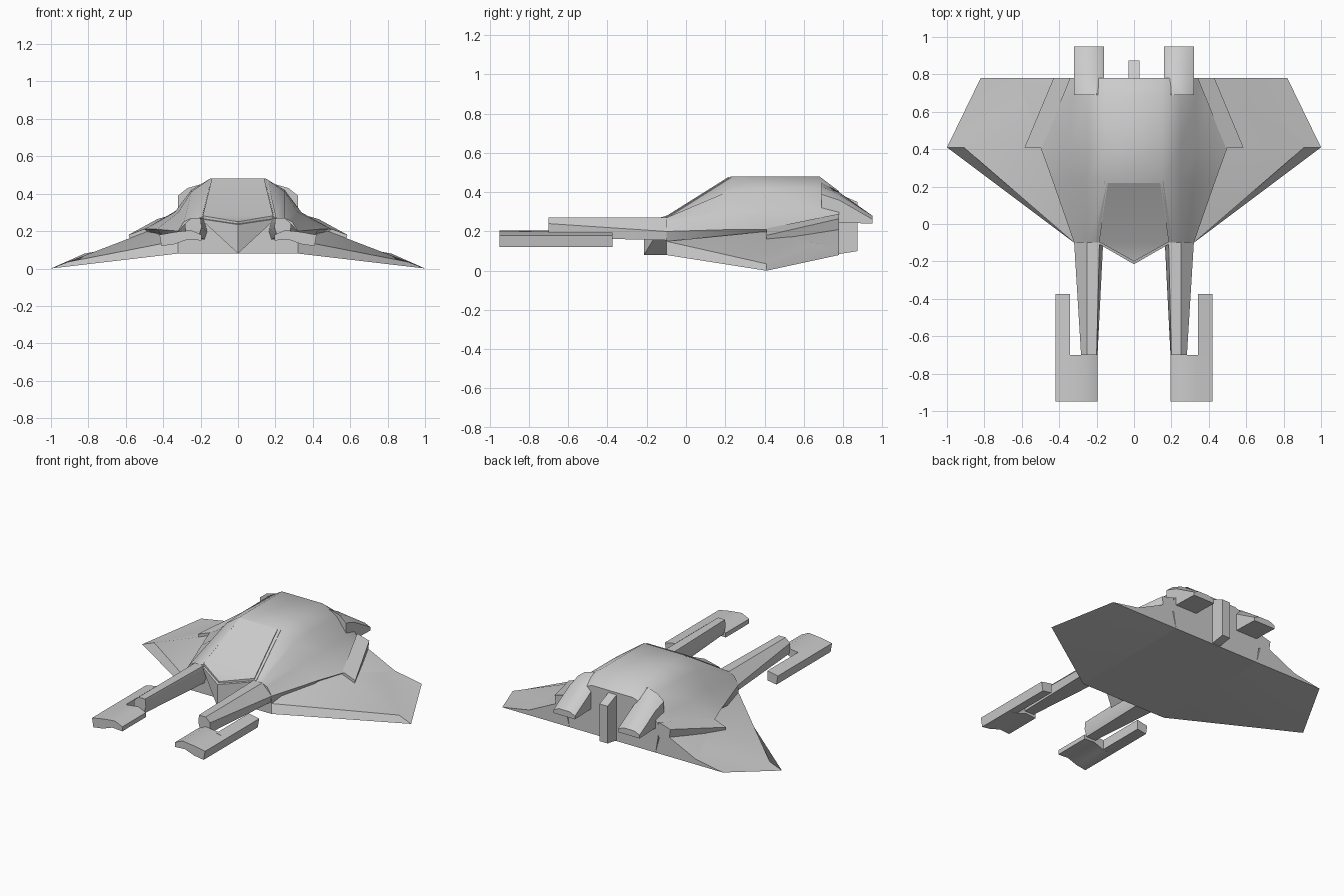
import bpy, bmesh, math


def finish(name, verts, faces, mirror=False, angle=35):
    bm = bmesh.new()
    vs = [bm.verts.new(v) for v in verts]
    for f in faces:
        bm.faces.new([vs[i] for i in f])
    bmesh.ops.recalc_face_normals(bm, faces=bm.faces)
    me = bpy.data.meshes.new(name)
    bm.to_mesh(me)
    bm.free()
    ob = bpy.data.objects.new(name, me)
    bpy.context.collection.objects.link(ob)
    if mirror:
        ob.modifiers.new("Mirror", 'MIRROR').use_mirror_merge = False
    bpy.ops.object.select_all(action='DESELECT')
    ob.select_set(True)
    bpy.context.view_layer.objects.active = ob
    bpy.ops.object.shade_smooth_by_angle(angle=math.radians(angle))
    return ob


def loft(name, sections, mirror=False, angle=35):
    """Skin a list of (y, [(x, z), ...]) rings and cap both ends."""
    n = len(sections[0][1])
    verts = [(x, y, z) for y, ring in sections for x, z in ring]
    faces = [tuple(range(n)), tuple(range(len(verts) - n, len(verts)))]
    for s in range(len(sections) - 1):
        for i in range(n):
            a, b = s * n + i, s * n + (i + 1) % n
            faces.append((a, b, b + n, a + n))
    return finish(name, verts, faces, mirror, angle)


def both(half):
    return half + [(-x, z) for x, z in reversed(half)]


# Main hull: half sections from roof edge down to belly
loft("hull", [
    (-0.10, both([(.20, .27), (.25, .27), (.29, .25), (.32, .20), (.32, .08)])),
    (0.23, both([(.15, .48), (.25, .41), (.32, .30), (.435, .21), (.32, .08)])),
    (0.41, both([(.15, .48), (.25, .42), (.34, .30), (.50, .21), (.32, .08)])),
    (0.68, both([(.15, .48), (.25, .42), (.33, .31), (.39, .25), (.32, .08)])),
    (0.78, both([(.15, .405), (.25, .37), (.31, .31), (.35, .26), (.32, .08)])),
])

# Keeled nose below the canopy
finish("nose", [(-.20, -.10, .265), (.20, -.10, .265), (0, -.215, .235),
                (0, -.215, .08), (0, -.10, .08)],
       [(0, 1, 2), (0, 2, 3), (1, 3, 2), (0, 3, 4), (1, 4, 3), (0, 4, 1)], angle=20)

# Canopy panel, slightly proud of the hull
rim = [(-.14, .22, .48), (.14, .22, .48), (.188, -.095, .282), (0, -.20, .25), (-.188, -.095, .282)]
low = [(x, y, z - .025) for x, y, z in rim]
finish("canopy", rim + low,
       [(0, 1, 2, 4), (4, 2, 3), (9, 7, 6, 5), (8, 7, 9)] +
       [(i, (i + 1) % 5, (i + 1) % 5 + 5, i + 5) for i in range(5)])

# Canopy frame strips along both sides
finish("canopy_frame", [(.143, .23, .48), (.158, .23, .477), (.205, -.10, .272), (.192, -.10, .275),
                        (.143, .23, .45), (.158, .23, .45), (.205, -.10, .25), (.192, -.10, .25)],
       [(0, 1, 2, 3), (7, 6, 5, 4), (0, 4, 5, 1), (1, 5, 6, 2), (2, 6, 7, 3), (3, 7, 4, 0)], True)

# Swept wings
wing = [(.32, -.10, .08), (1, .41, 0), (.82, .78, .08), (.32, .78, .08),   # lower outline
        (.32, -.10, .15), (.91, .41, .035), (.59, .66, .14), (.62, .78, .115),  # upper ridge
        (.48, .41, .20), (.36, .78, .24), (.32, .41, .08), (.30, .41, .20)]
finish("wing", wing, [
    (0, 1, 10), (1, 2, 3, 10),               # underside
    (0, 4, 5, 1), (4, 8, 5), (8, 6, 5),      # leading band and upper panels
    (1, 5, 6), (1, 6, 7, 2), (8, 9, 7, 6),   # outer rear panels
    (2, 7, 9, 3), (4, 11, 8), (8, 11, 9), (0, 10, 11, 4), (10, 3, 9, 11)], True, 30)

# Angled strakes where wings meet the hull
loft("strake", [
    (0.41, [(.49, .215), (.585, .18), (.572, .13), (.49, .13)]),
    (0.78, [(.34, .29), (.43, .265), (.42, .19), (.34, .19)])], True)

# Engine housings sloping down to the rear
loft("engine", [
    (0.69, [(.16, .25), (.32, .25), (.32, .39), (.27, .43), (.20, .45), (.16, .44)]),
    (0.78, [(.16, .245), (.32, .245), (.32, .36), (.28, .39), (.20, .40), (.16, .36)]),
    (0.95, [(.16, .24), (.32, .24), (.32, .262), (.28, .28), (.20, .28), (.16, .262)])], True)

# Central tail block
loft("tail_block", [
    (0.70, [(-.03, .08), (.03, .08), (.03, .44), (-.03, .44)]),
    (0.78, [(-.03, .085), (.03, .085), (.03, .39), (-.03, .39)]),
    (0.875, [(-.03, .10), (.03, .10), (.03, .35), (-.03, .35)])])

# Forward prongs
loft("prong", [
    (-0.70, [(.20, .27), (.25, .27), (.283, .24), (.28, .17), (.21, .17), (.195, .22)]),
    (-0.10, [(.185, .27), (.25, .27), (.32, .20), (.31, .155), (.18, .155), (.165, .20)]),
    (0.03, [(.18, .27), (.25, .27), (.33, .20), (.32, .155), (.18, .155), (.165, .20)])], True)

# Prong tips and the rails running back from them
tip = [(.195, .15), (.195, .18), (.25, .205), (.34, .195), (.42, .18), (.41, .12), (.34, .13), (.27, .155)]
loft("prong_tip", [(-0.95, tip), (-0.70, tip)], True)
rail = [(.343, .195), (.42, .18), (.41, .12), (.343, .13)]
loft("prong_rail", [(-0.72, rail), (-0.375, rail)], True)
